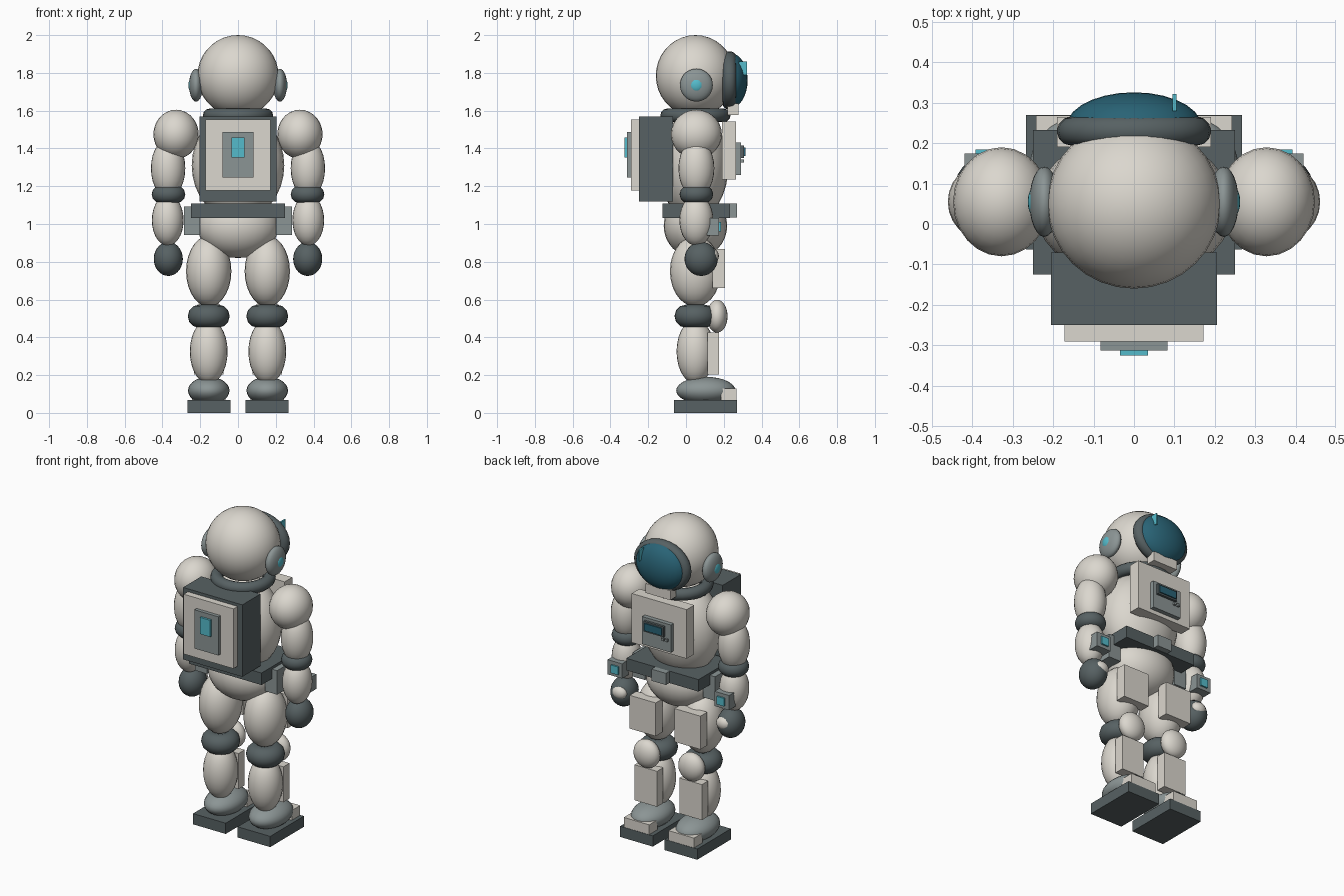
import bpy
import math

if "Cube" in bpy.data.objects:
    bpy.data.objects.remove(bpy.data.objects["Cube"])


def material(name, rgb):
    m = bpy.data.materials.new(name)
    m.diffuse_color = (*rgb, 1)
    m.use_nodes = True
    m.node_tree.nodes["Principled BSDF"].inputs["Base Color"].default_value = m.diffuse_color
    return m


WHITE = material("suit white", (0.71, 0.68, 0.62))
DARK = material("dark slate", (0.095, 0.12, 0.125))
GRAY = material("mid gray", (0.26, 0.30, 0.30))
CYAN = material("cyan light", (0.09, 0.50, 0.60))
TEAL = material("visor teal", (0.022, 0.125, 0.18))


def finish(name, mat, smooth):
    o = bpy.context.object
    o.name = name
    o.data.materials.append(mat)
    bpy.ops.object.transform_apply(location=False, rotation=True, scale=True)
    if smooth:
        bpy.ops.object.shade_smooth_by_angle(angle=math.radians(40))
    return o


def ball(name, mat, center, radii, segs=24, rings=14):
    bpy.ops.mesh.primitive_uv_sphere_add(segments=segs, ring_count=rings, radius=1, location=center)
    bpy.context.object.scale = radii
    return finish(name, mat, True)


def box(name, mat, x, y, z):
    """Box from (min, max) pairs."""
    spans = (x, y, z)
    bpy.ops.mesh.primitive_cube_add(size=1, location=[(a + b) / 2 for a, b in spans])
    bpy.context.object.scale = [b - a for a, b in spans]
    return finish(name, mat, False)


def ring(name, mat, center, major, minor, scale=(1, 1, 1), rot=(0, 0, 0)):
    bpy.ops.mesh.primitive_torus_add(location=center, rotation=rot, major_radius=major,
                                     minor_radius=minor, major_segments=28, minor_segments=12)
    bpy.context.object.scale = scale
    return finish(name, mat, True)


# Helmet, visor and collar
ball("helmet", WHITE, (0, 0.05, 1.785), (0.215, 0.21, 0.215), 32, 18)
ring("visor_rim", DARK, (0, 0.23, 1.76), 0.155, 0.036, (1, 0.81, 1), (math.pi / 2, 0, 0))
ball("visor", TEAL, (0, 0.24, 1.76), (0.168, 0.086, 0.143), 28, 16)
box("visor_glint", CYAN, (0.095, 0.105), (0.28, 0.322), (1.79, 1.86))
box("chin_block", WHITE, (-0.085, 0.085), (0.22, 0.277), (1.578, 1.637))
ring("collar", DARK, (0, 0.05, 1.575), 0.15, 0.036)

# Torso, chest panel and belt
ball("torso", WHITE, (0, 0.04, 1.31), (0.245, 0.185, 0.29), 28, 16)
ball("pelvis", WHITE, (0, 0.05, 0.99), (0.215, 0.168, 0.17), 28, 16)
box("chest_plate", WHITE, (-0.19, 0.19), (0.19, 0.265), (1.235, 1.542))
box("chest_panel", GRAY, (-0.1, 0.1), (0.265, 0.292), (1.26, 1.432))
box("chest_screen_frame", DARK, (-0.06, 0.08), (0.292, 0.307), (1.35, 1.415))
box("chest_screen", TEAL, (-0.05, 0.07), (0.307, 0.314), (1.36, 1.405))
for i, x in enumerate((-0.075, -0.05)):
    box(f"chest_button_{i}", GRAY, (x - 0.008, x + 0.008), (0.292, 0.307), (1.325, 1.341))
box("belt", DARK, (-0.25, 0.25), (-0.125, 0.233), (1.033, 1.108))
box("buckle", GRAY, (-0.05, 0.05), (0.233, 0.27), (1.035, 1.108))

# Backpack
box("backpack", DARK, (-0.205, 0.205), (-0.25, -0.07), (1.12, 1.57))
box("backpack_plate", WHITE, (-0.172, 0.172), (-0.291, -0.25), (1.178, 1.552))
box("backpack_panel", GRAY, (-0.083, 0.083), (-0.313, -0.291), (1.245, 1.487))
box("backpack_light", CYAN, (-0.035, 0.035), (-0.326, -0.313), (1.353, 1.457))

for s, side in ((-1, "left"), (1, "right")):
    def span(a, b):
        return tuple(sorted((s * a, s * b)))

    # Helmet earpiece
    ball(f"{side}_earpiece", GRAY, (s * 0.222, 0.055, 1.735), (0.037, 0.087, 0.087))
    ball(f"{side}_earpiece_light", CYAN, (s * 0.245, 0.055, 1.735), (0.018, 0.038, 0.038), 16, 10)

    # Arm
    ball(f"{side}_shoulder", WHITE, (s * 0.328, 0.055, 1.475), (0.12, 0.135, 0.13))
    ball(f"{side}_upper_arm", WHITE, (s * 0.37, 0.055, 1.295), (0.091, 0.095, 0.155))
    ring(f"{side}_elbow_band", DARK, (s * 0.368, 0.055, 1.157), 0.042, 0.047)
    ball(f"{side}_forearm", WHITE, (s * 0.372, 0.055, 1.02), (0.084, 0.09, 0.135))
    ball(f"{side}_glove", DARK, (s * 0.369, 0.08, 0.815), (0.077, 0.088, 0.09))
    ball(f"{side}_thumb", WHITE, (s * 0.36, 0.14, 0.83), (0.048, 0.034, 0.04), 16, 10)
    box(f"{side}_wrist_device", GRAY, span(0.32, 0.42), (0.11, 0.175), (0.94, 1.032))
    box(f"{side}_wrist_screen", CYAN, span(0.342, 0.392), (0.175, 0.185), (0.96, 1.01))

    # Hip pouch
    box(f"{side}_pouch", GRAY, span(0.2, 0.285), (-0.02, 0.12), (0.942, 1.092))

    # Leg
    x = s * 0.155
    ball(f"{side}_thigh", WHITE, (x, 0.05, 0.75), (0.12, 0.135, 0.187))
    box(f"{side}_thigh_plate", WHITE, span(0.065, 0.245), (0.14, 0.207), (0.66, 0.868))
    ring(f"{side}_knee_band", DARK, (x, 0.05, 0.512), 0.05, 0.061)
    ball(f"{side}_knee_pad", WHITE, (x, 0.165, 0.512), (0.085, 0.055, 0.087))
    ball(f"{side}_shin", WHITE, (x, 0.05, 0.325), (0.1, 0.1, 0.17))
    box(f"{side}_shin_plate", WHITE, span(0.077, 0.233), (0.115, 0.176), (0.203, 0.425))
    ball(f"{side}_boot", GRAY, (x, 0.105, 0.118), (0.11, 0.157, 0.073))
    box(f"{side}_sole", DARK, span(0.041, 0.267), (-0.063, 0.27), (0, 0.067))
    box(f"{side}_toe_cap", WHITE, span(0.067, 0.243), (0.185, 0.268), (0.067, 0.128))
